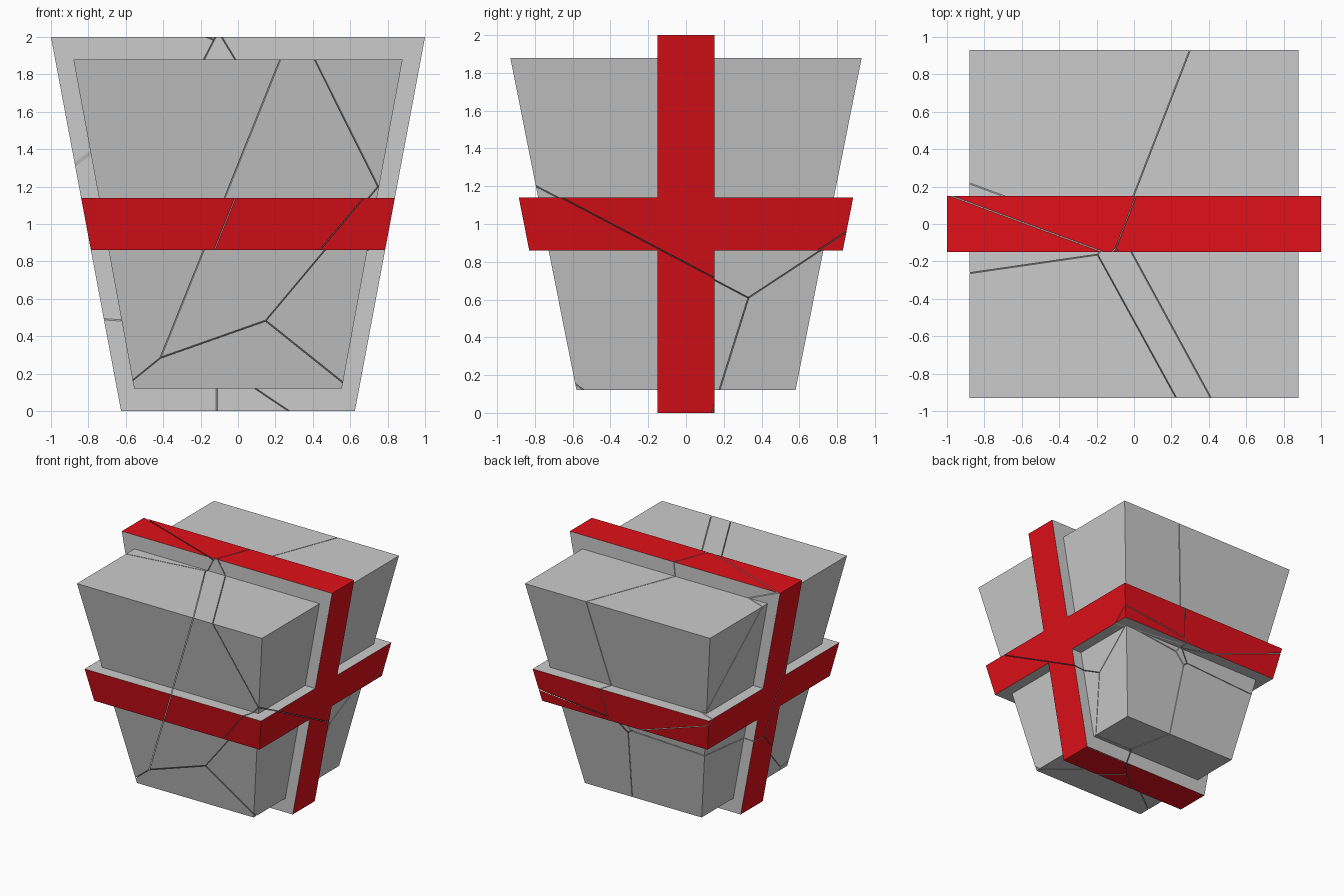
import bpy, bmesh
from mathutils import Vector

if "Cube" in bpy.data.objects:
    bpy.data.objects.remove(bpy.data.objects["Cube"])

GAP = 0.0025                      # half width of the cracks
HALF = 0.15                       # half width of the vertical ribbon
Z_LOW, Z_HIGH = 0.86, 1.14        # horizontal ribbon
BOTTOM, TOP = 0.12, 1.88          # grey box

# One seed per broken piece
SEEDS = {
    "upper_right": (0.68, 0.0, 1.39),
    "upper_back_left": (-0.688, 0.529, 1.54),
    "side_left": (-0.723, 0.434, 1.458),
    "front_left": (-0.562, -0.679, 1.236),
    "front_middle": (0.105, -0.313, 1.041),
    "lower_front_right": (0.78, -0.49, 0.44),
    "bottom_front": (0.45, -0.88, -0.05),
    "lower_back_right": (0.80, 0.90, 0.0),
    "lower_back_left": (-0.65, 0.60, -0.05),
}

red = bpy.data.materials.new("ribbon_red")
red.diffuse_color = (0.75, 0.005, 0.01, 1)
red.use_nodes = True
red.node_tree.nodes["Principled BSDF"].inputs["Base Color"].default_value = red.diffuse_color


def sign(v):
    return 1 if v > 0 else -1


def inner_x(z):
    return 0.555 + 0.325 * (z - BOTTOM) / (TOP - BOTTOM)


def inner_y(z):
    return 0.58 + 0.35 * (z - BOTTOM) / (TOP - BOTTOM)


def build_package():
    """Tapered box with two raised ribbons around it."""
    bm = bmesh.new()
    bmesh.ops.create_cube(bm, size=2)
    for v in bm.verts:
        z = TOP if v.co.z > 0 else BOTTOM
        v.co = (sign(v.co.x) * inner_x(z), sign(v.co.y) * inner_y(z), z)

    # Lines where the ribbons meet the box
    for co, no in (((0, HALF, 0), (0, 1, 0)), ((0, -HALF, 0), (0, 1, 0)),
                   ((0, 0, Z_LOW), (0, 0, 1)), ((0, 0, Z_HIGH), (0, 0, 1))):
        geom = bm.verts[:] + bm.edges[:] + bm.faces[:]
        bmesh.ops.bisect_plane(bm, geom=geom, dist=1e-5, plane_co=co, plane_no=no)

    # Raise the ribbons
    strip = []
    for f in bm.faces:
        c = f.calc_center_median()
        if Z_LOW < c.z < Z_HIGH or (abs(c.y) < HALF):
            strip.append(f)
    raised = bmesh.ops.extrude_face_region(bm, geom=strip)["geom"]
    left = [f for f in strip if f.is_valid]
    if left:
        bmesh.ops.delete(bm, geom=left, context='FACES')
    for g in raised:
        if isinstance(g, bmesh.types.BMFace):
            g.material_index = 1
        elif isinstance(g, bmesh.types.BMVert):
            x, y, z = g.co
            on_x = abs(abs(x) - inner_x(z)) < 1e-3
            on_y = abs(abs(y) - inner_y(z)) < 1e-3
            new_z = 2.0 if z > TOP - 1e-3 else 0.0 if z < BOTTOM + 1e-3 else z
            if on_x:
                x = sign(x) * (0.625 + 0.1875 * new_z)
            if on_y:
                y = sign(y) * (0.661 + 0.1965 * new_z)
            g.co = (x, y, new_z)
    bmesh.ops.recalc_face_normals(bm, faces=bm.faces[:])
    return bm


def cut_and_cap(bm, co, no):
    """Remove everything beyond the plane and close the break."""
    geom = bm.verts[:] + bm.edges[:] + bm.faces[:]
    bmesh.ops.bisect_plane(bm, geom=geom, dist=1e-6, plane_co=co, plane_no=no,
                           clear_outer=True)
    rim = [e for e in bm.edges if e.is_boundary]
    if rim:
        caps = bmesh.ops.holes_fill(bm, edges=rim, sides=0)["faces"]
        for f in caps:
            f.material_index = 0
        bmesh.ops.triangulate(bm, faces=caps)


# Break the package into pieces
package = build_package()
for name, seed in SEEDS.items():
    piece = package.copy()
    here = Vector(seed)
    for other in SEEDS.values():
        if other == seed:
            continue
        normal = (Vector(other) - here).normalized()
        middle = (Vector(other) + here) / 2 - normal * GAP
        cut_and_cap(piece, middle, normal)
    if piece.faces:
        bmesh.ops.recalc_face_normals(piece, faces=piece.faces[:])
        mesh = bpy.data.meshes.new("piece_" + name)
        piece.to_mesh(mesh)
        mesh.materials.append(None)
        mesh.materials.append(red)
        obj = bpy.data.objects.new("piece_" + name, mesh)
        bpy.context.collection.objects.link(obj)
    piece.free()
package.free()
